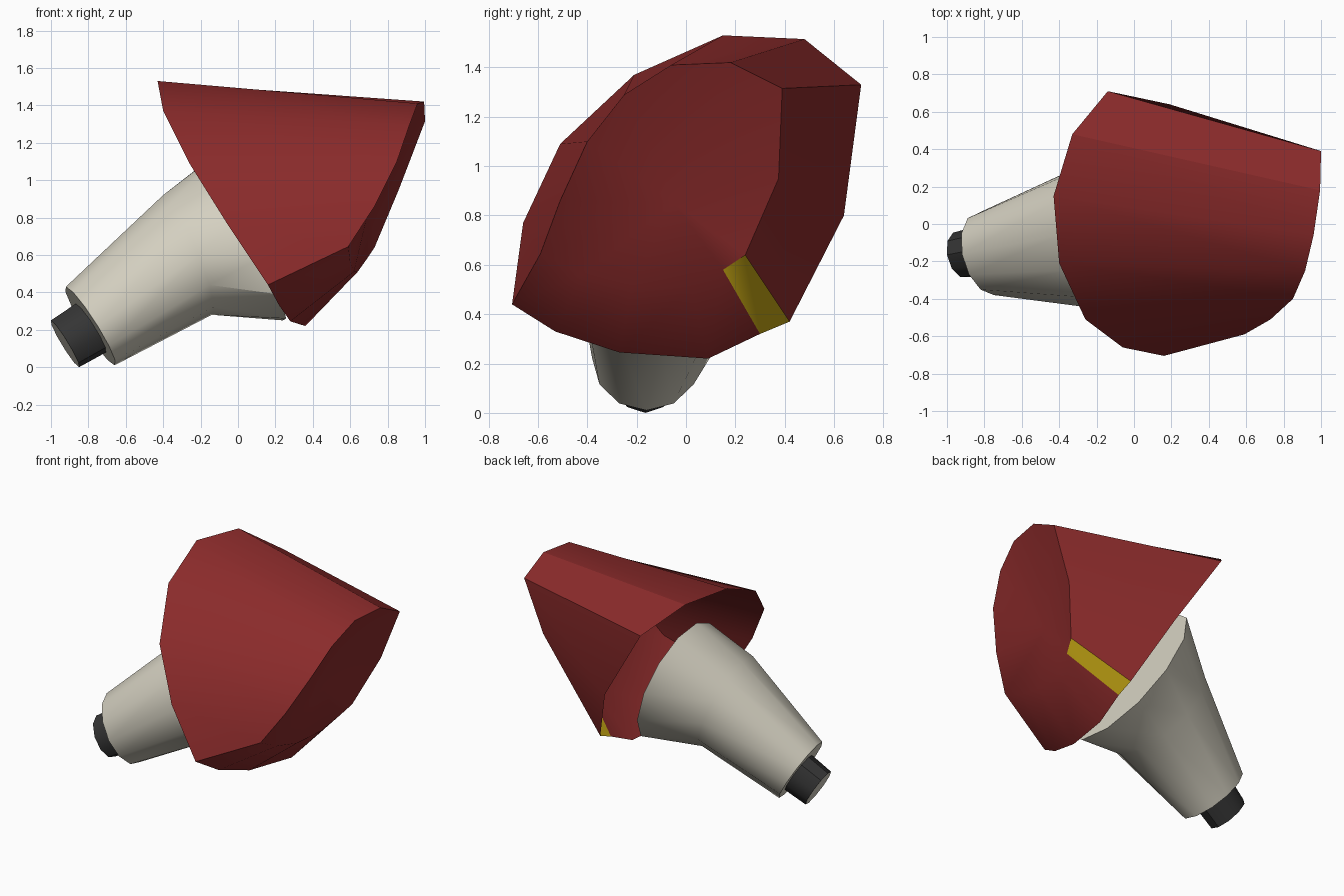
import bpy, bmesh, math
from mathutils import Vector

if "Cube" in bpy.data.objects:
    bpy.data.objects.remove(bpy.data.objects["Cube"])


def material(name, rgb):
    m = bpy.data.materials.new(name)
    m.diffuse_color = (*rgb, 1)
    m.use_nodes = True
    m.node_tree.nodes["Principled BSDF"].inputs["Base Color"].default_value = m.diffuse_color
    return m


RED = material("dark red", (0.26, 0.024, 0.024))
BEIGE = material("warm off white", (0.66, 0.63, 0.53))
YELLOW = material("yellow", (0.66, 0.45, 0.008))
BLACK = material("charcoal", (0.035, 0.035, 0.035))


def finish(bm, name, mats, sharp=30, soft=()):
    """Smooth shading with sharp edges by angle; soft edges stay smooth."""
    bmesh.ops.recalc_face_normals(bm, faces=bm.faces[:])
    for f in bm.faces:
        f.smooth = True
    for e in bm.edges:
        angle = e.calc_face_angle(0) if len(e.link_faces) == 2 else 0
        e.smooth = e in soft or angle < math.radians(sharp)
    me = bpy.data.meshes.new(name)
    bm.to_mesh(me)
    bm.free()
    for m in mats:
        me.materials.append(m)
    ob = bpy.data.objects.new(name, me)
    bpy.context.collection.objects.link(ob)
    return ob


def bridge(bm, a, b):
    n = len(a)
    return [bm.faces.new((a[i], a[(i + 1) % n], b[(i + 1) % n], b[i])) for i in range(n)]


# hood: rear rim and front rim, matched point for point
REAR = [(-.14, .71, 1.33), (-.33, .48, 1.515), (-.43, .15, 1.53), (-.40, -.21, 1.37),
        (-.26, -.51, 1.09), (-.06, -.66, .77), (.16, -.705, .44), (.22, -.53, .33),
        (.28, -.27, .245), (.36, .09, .22), (.38, .30, .32), (.38, .42, .37), (.19, .64, .80)]
FRONT = [(1.0, .39, 1.315), (.995, .18, 1.42), (.96, -.06, 1.41), (.915, -.25, 1.29),
         (.85, -.40, 1.10), (.73, -.51, .86), (.59, -.59, .645), (.60, -.42, .56),
         (.62, -.22, .51), (.64, .02, .51), (.69, .15, .58), (.73, .24, .64), (.86, .375, .95)]
bm = bmesh.new()
rear = [bm.verts.new(p) for p in REAR]
front = [bm.verts.new(p) for p in FRONT]
bands = bridge(bm, rear, front)
bands[10].material_index = 1          # yellow stripe
hub = bm.verts.new((.70, -.05, .85))  # slightly dished front
for i in range(13):
    bm.faces.new((front[i], front[(i + 1) % 13], hub))
lower = {bm.edges.get((front[i], front[i + 1])) for i in range(6, 10)}
finish(bm, "hood", [RED, YELLOW], 27, lower)


def tube(name, rings, sides, mats, first_cap=0):
    """Loft elliptical rings given as (centre, up, side)."""
    bm = bmesh.new()
    loops = []
    for c, up, side in rings:
        c, up, side = Vector(c), Vector(up), Vector(side)
        loops.append([bm.verts.new(c + up * math.cos(t) + side * math.sin(t))
                      for t in (2 * math.pi * i / sides for i in range(sides))])
    for a, b in zip(loops, loops[1:]):
        bridge(bm, a, b)
    bm.faces.new(loops[0]).material_index = first_cap
    bm.faces.new(loops[-1])
    return finish(bm, name, mats, 35)


# neck flaring into the hood
tube("neck", [((-.79, -.16, .22), (-.13, 0, .21), (-.04, .22, 0)),
              ((-.27, -.08, .60), (-.13, .02, .32), (-.06, .37, 0)),
              ((.07, .02, .70), (-.17, 0, .45), (-.08, .47, .10))], 12, [BEIGE])

# dark plug at the end of the neck
tube("end_plug", [((-.925, -.165, .125), (-.075, 0, .125), (-.02, .125, 0)),
                  ((-.72, -.125, .25), (-.08, 0, .135), (-.02, .14, 0))],
     10, [BLACK, BEIGE], 1)
